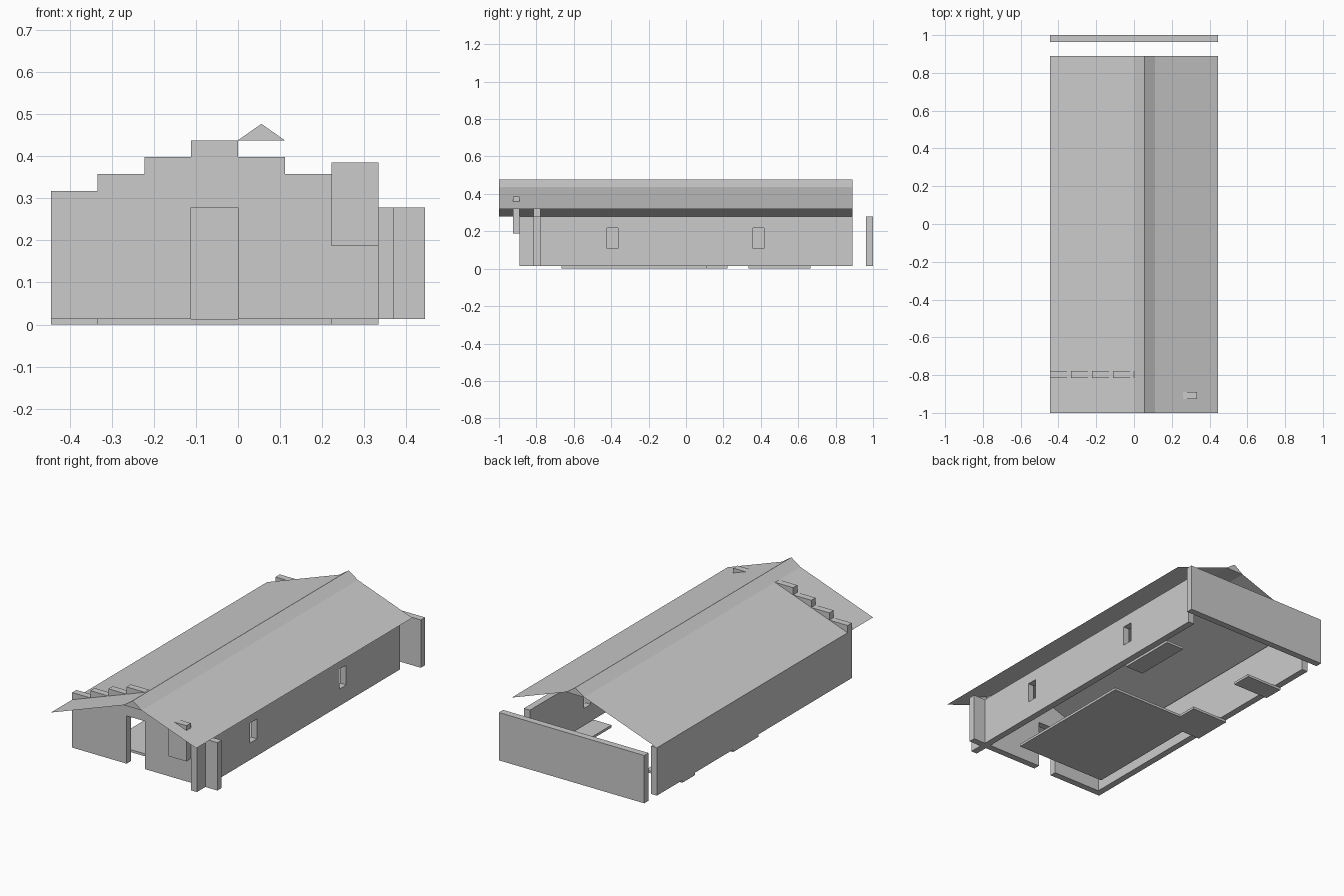
import bpy, bmesh

if "Cube" in bpy.data.objects:
    bpy.data.objects.remove(bpy.data.objects["Cube"])

U = 1 / 9            # building module
T = U / 3            # wall thickness
Z0, EAVE = 0.0135, 0.278
X = 4 * U            # half width
STEP = 0.04


def finish(name, bm):
    bmesh.ops.recalc_face_normals(bm, faces=bm.faces)
    me = bpy.data.meshes.new(name)
    bm.to_mesh(me)
    bm.free()
    ob = bpy.data.objects.new(name, me)
    bpy.context.collection.objects.link(ob)
    return ob


def prism(name, pts, y0, y1):
    """Extrude an x-z outline along y."""
    bm = bmesh.new()
    f = bm.faces.new([bm.verts.new((x, y0, z)) for x, z in pts])
    r = bmesh.ops.extrude_face_region(bm, geom=[f])
    moved = [v for v in r["geom"] if isinstance(v, bmesh.types.BMVert)]
    bmesh.ops.translate(bm, verts=moved, vec=(0, y1 - y0, 0))
    return finish(name, bm)


def box(name, x0, x1, y0, y1, z0, z1):
    return prism(name, [(x0, z0), (x1, z0), (x1, z1), (x0, z1)], y0, y1)


def sheet(name, x0, z0, x1, z1, y0, y1):
    """Single thin roof plane."""
    bm = bmesh.new()
    bm.faces.new([bm.verts.new(p) for p in
                  ((x0, y0, z0), (x1, y0, z1), (x1, y1, z1), (x0, y1, z0))])
    return finish(name, bm)


# Side and back walls
box("left_wall", -X, -X + T, -7 * U, 8 * U, Z0, EAVE)
right = box("right_wall", 3 * U, 3 * U + T, -8 * U, 8 * U, Z0, EAVE)
box("back_wall", -X, X, 1 - T, 1, Z0, EAVE)

# Windows cut through the right wall
for yc in (-0.393, 0.387):
    cutter = box("window_cutter", 0.3, 0.42, yc - 0.03, yc + 0.03, 0.107, 0.217)
    cutter.hide_render = True
    mod = right.modifiers.new("window", 'BOOLEAN')
    mod.operation, mod.solver, mod.object = 'DIFFERENCE', 'EXACT', cutter
    bpy.context.view_layer.objects.active = right
    bpy.ops.object.modifier_apply(modifier=mod.name)
    bpy.data.objects.remove(cutter)

# Stepped front gable with a door opening
outline = [(-X, Z0), (-U, Z0), (-U, EAVE), (0, EAVE), (0, Z0), (X, Z0)]
for i in range(4):                       # right side, climbing inwards
    z = EAVE + i * STEP
    outline += [((4 - i) * U, z), ((3 - i) * U, z)]
for i in range(4):                       # left side, descending outwards
    z = EAVE + (4 - i) * STEP
    outline += [(-i * U, z), (-(i + 1) * U, z)]
prism("front_wall", outline, -7 * U - T, -7 * U)

# Roof slopes and ridge cap
sheet("roof_left", -X, EAVE, 0, 0.438, -1, 8 * U)
sheet("roof_right", U, 0.438, X, 0.318, -1, 8 * U)
prism("roof_ridge", [(0, 0.438), (U, 0.438), (U / 2, 0.477)], -1, 8 * U)

# Chimney
box("chimney", 2 * U, 3 * U, -8 * U - T, -8 * U, 0.187, 0.385)

# Floor rugs
for name, x0, x1, y0, y1 in (("main_rug", -3, 2, -6, 1),
                             ("side_rug", -4, -2, 1, 2),
                             ("side_rug_edge", -4, -3, 0, 1),
                             ("back_left_rug", -4, -2, 5, 6),
                             ("back_right_rug", 2, 3, 3, 6)):
    box(name, x0 * U, x1 * U, y0 * U, y1 * U, 0, Z0)
